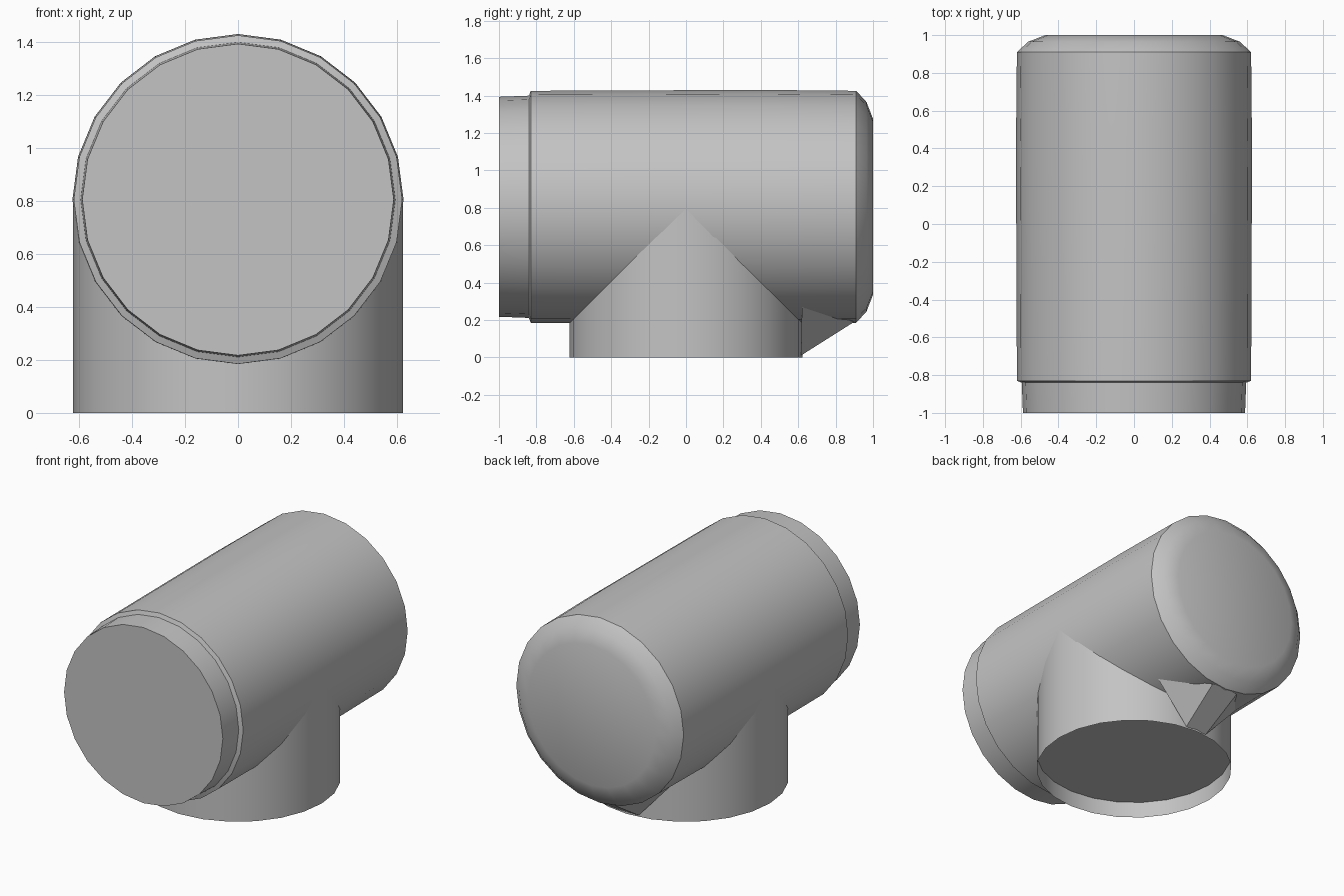
import bpy, bmesh, math
from mathutils import Vector, Matrix

if "Cube" in bpy.data.objects:
    bpy.data.objects.remove(bpy.data.objects["Cube"], do_unlink=True)

grey = bpy.data.materials.new("plain grey")
grey.use_nodes = True
GREY = (0.55, 0.55, 0.55, 1)
grey.diffuse_color = GREY
grey.node_tree.nodes["Principled BSDF"].inputs["Base Color"].default_value = GREY

AXIS_Z = 0.805
SIDES = 24


def finish(name, bm, angle=35):
    mesh = bpy.data.meshes.new(name)
    bm.to_mesh(mesh)
    bm.free()
    obj = bpy.data.objects.new(name, mesh)
    bpy.context.collection.objects.link(obj)
    mesh.materials.append(grey)
    bpy.ops.object.select_all(action="DESELECT")
    obj.select_set(True)
    bpy.context.view_layer.objects.active = obj
    bpy.ops.object.shade_smooth_by_angle(angle=math.radians(angle))
    return obj


def lathe(name, profile, matrix, sides=SIDES, cap_start=True, cap_end=True):
    """Stack rings of (radius, height) and skin them into a round part."""
    bm = bmesh.new()
    rings = []
    for radius, height in profile:
        rings.append([bm.verts.new(matrix @ Vector((
            radius * math.cos(math.tau * i / sides),
            radius * math.sin(math.tau * i / sides), height)))
            for i in range(sides)])
    for low, high in zip(rings, rings[1:]):
        for i in range(sides):
            j = (i + 1) % sides
            bm.faces.new((low[i], low[j], high[j], high[i]))
    if cap_start:
        bm.faces.new(rings[0][::-1])
    if cap_end:
        bm.faces.new(rings[-1])
    return finish(name, bm)


# Horizontal pipe: narrow front collar, long barrel, chamfered rear cap
along_y = Matrix.Translation((0, 0, AXIS_Z)) @ Matrix.Rotation(-math.pi / 2, 4, "X")
lathe("main_pipe", [(0.588, -1), (0.594, -0.84), (0.62, -0.83), (0.625, 0.4),
                    (0.62, 0.91), (0.56, 0.965), (0.47, 1.0)], along_y)

# Vertical branch: open at the foot, with a recessed plug inside
upright = Matrix.Identity(4)
lathe("branch_pipe", [(0.622, 0), (0.622, AXIS_Z)], upright,
      cap_start=False, cap_end=False)
lathe("branch_plug", [(0.621, 0.11), (0.621, 0.16)], upright)

# Web filling the corner behind the branch
bm = bmesh.new()
for side in (-1, 1):
    for x, y, z in ((0.08, 0.615, 0.01), (0.14, 0.68, 0.115), (0.1, 0.9, 0.19),
                    (0.32, 0.62, 0.27), (0.2, 0.62, 0.3)):
        bm.verts.new((side * x, y, z))
bmesh.ops.convex_hull(bm, input=bm.verts)
finish("rear_web", bm, 20)
